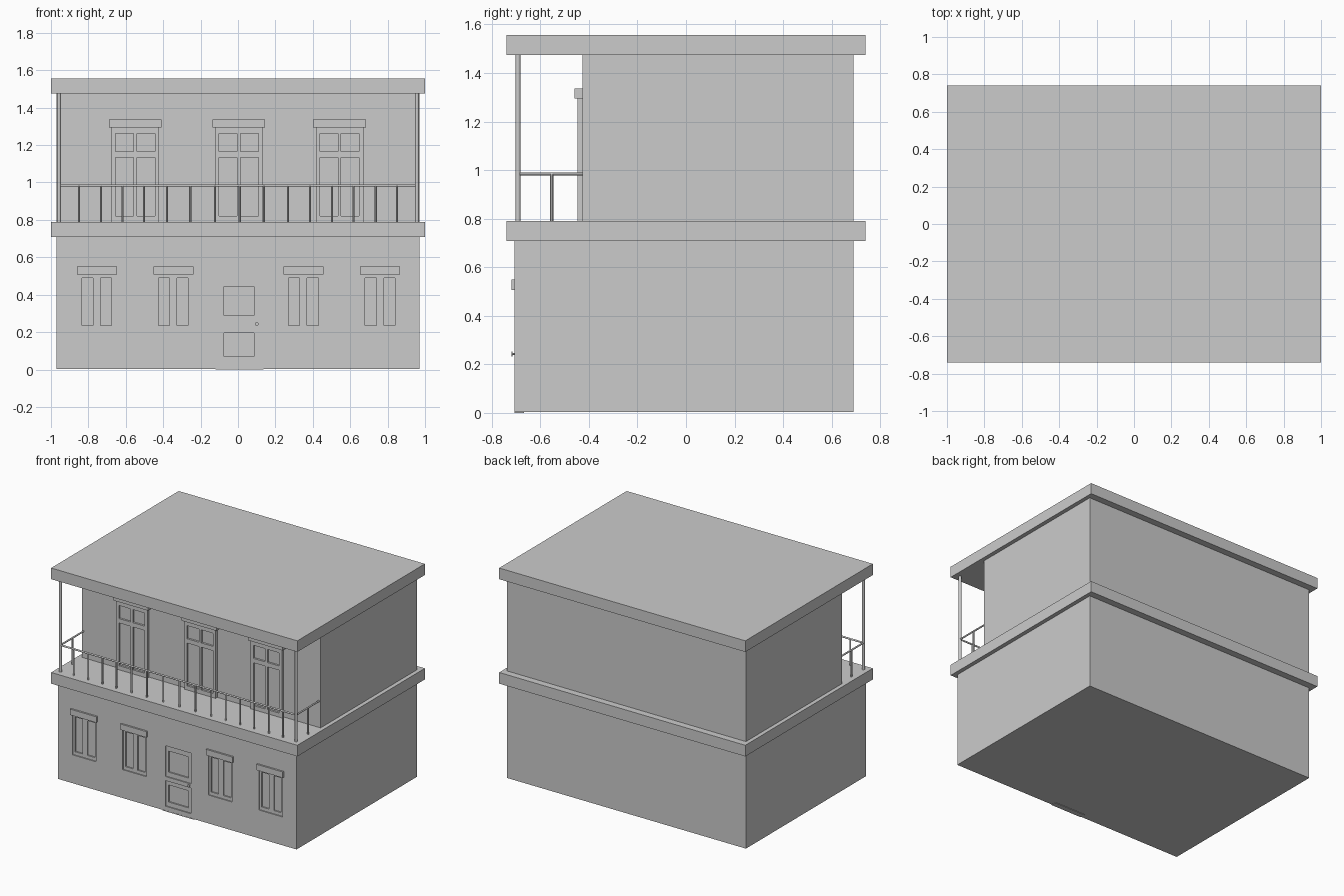
import bpy, bmesh
from mathutils import Matrix, Vector

if "Cube" in bpy.data.objects:
    bpy.data.objects.remove(bpy.data.objects["Cube"])


def boxes(name, specs):
    """One object from a list of (x0, x1, y0, y1, z0, z1) boxes."""
    bm = bmesh.new()
    for x0, x1, y0, y1, z0, z1 in specs:
        m = Matrix.Translation(((x0 + x1) / 2, (y0 + y1) / 2, (z0 + z1) / 2))
        m = m @ Matrix.Diagonal((x1 - x0, y1 - y0, z1 - z0, 1))
        bmesh.ops.create_cube(bm, size=1, matrix=m)
    me = bpy.data.meshes.new(name)
    bm.to_mesh(me)
    bm.free()
    ob = bpy.data.objects.new(name, me)
    bpy.context.collection.objects.link(ob)
    return ob


def rod(name, a, b, r, sides=12):
    """Round bar between two points."""
    a, b = Vector(a), Vector(b)
    d = b - a
    bpy.ops.mesh.primitive_cylinder_add(vertices=sides, radius=r, depth=d.length, location=(a + b) / 2)
    ob = bpy.context.object
    ob.rotation_mode = 'QUATERNION'
    ob.rotation_quaternion = d.to_track_quat('Z', 'Y')
    ob.name = name
    bpy.ops.object.shade_smooth_by_angle()
    return ob


def carve(target, rects, y_face, depth):
    """Sink rectangles (x0, x1, z0, z1) into a face looking toward -y."""
    cut = boxes("cutter", [(x0, x1, y_face - 0.05, y_face + depth, z0, z1) for x0, x1, z0, z1 in rects])
    cut.hide_render = True
    mod = target.modifiers.new("carve", 'BOOLEAN')
    mod.operation, mod.solver, mod.object = 'DIFFERENCE', 'EXACT', cut
    bpy.context.view_layer.objects.active = target
    bpy.ops.object.modifier_apply(modifier=mod.name)
    bpy.data.objects.remove(cut)


FRONT, UP_FRONT, BACK = -0.706, -0.427, 0.69

# Storeys and slabs
lower = boxes("lower_storey", [(-0.97, 0.97, FRONT, BACK, 0.004, 0.708)])
boxes("upper_storey", [(-0.97, 0.97, UP_FRONT, BACK, 0.79, 1.475)])
boxes("balcony_slab", [(-1, 1, -0.74, 0.74, 0.708, 0.79)])
boxes("roof_slab", [(-1, 1, -0.74, 0.74, 1.475, 1.557)])

# Ground floor windows and two-part door, sunk into the wall
win_x = (-0.755, -0.346, 0.35, 0.76)
frames = [(c - 0.097, c + 0.097, 0.212, 0.507) for c in win_x]
frames += [(-0.096, 0.113, 0.255, 0.481), (-0.096, 0.113, 0.037, 0.225)]
panes = [(c + s - 0.03, c + s + 0.03, 0.236, 0.49) for c in win_x for s in (-0.05, 0.05)]
panes += [(-0.076, 0.085, 0.289, 0.444), (-0.076, 0.085, 0.07, 0.195)]
carve(lower, frames, FRONT, 0.008)
carve(lower, panes, FRONT, 0.018)
for c in win_x:
    boxes("window_lintel", [(c - 0.107, c + 0.107, -0.719, FRONT, 0.507, 0.55)])

# Door threshold and knob
boxes("threshold", [(-0.12, 0.135, -0.707, -0.667, 0, 0.006)])
rod("knob_stem", (0.1, -0.7, 0.243), (0.1, -0.716, 0.243), 0.004)
rod("knob", (0.1, -0.715, 0.243), (0.1, -0.719, 0.243), 0.01)

# Balcony doors standing proud of the upper wall
for c in (-0.55, 0.004, 0.543):
    door = boxes("balcony_door", [(c - 0.127, c + 0.127, -0.447, UP_FRONT, 0.79, 1.294)])
    carve(door, [(c + s - 0.048, c + s + 0.048, z0, z1) for s in (-0.057, 0.057)
                 for z0, z1 in ((0.82, 1.134), (1.166, 1.262))], -0.447, 0.014)
    boxes("balcony_door_lintel", [(c - 0.141, c + 0.141, -0.459, UP_FRONT, 1.294, 1.336)])

# Corner posts, side rails and side balusters
RAIL_Y, RAIL_Z = -0.692, 0.984
for s in (-1, 1):
    x = s * 0.957
    rod("corner_post", (x, RAIL_Y, 0.785), (x, RAIL_Y, 1.48), 0.01)
    rod("side_rail", (x, RAIL_Y, RAIL_Z), (x, UP_FRONT, RAIL_Z), 0.006)
    rod("side_baluster", (x, -0.553, 0.785), (x, -0.553, RAIL_Z), 0.007)

# Front rail and balusters
rod("front_rail", (-0.957, RAIL_Y, RAIL_Z), (0.957, RAIL_Y, RAIL_Z), 0.006)
for x in (-0.85, -0.732, -0.617, -0.503, -0.38, -0.255, -0.123, 0.01,
          0.139, 0.267, 0.385, 0.503, 0.617, 0.737, 0.85):
    rod("baluster", (x, RAIL_Y, 0.785), (x, RAIL_Y, RAIL_Z), 0.006)
